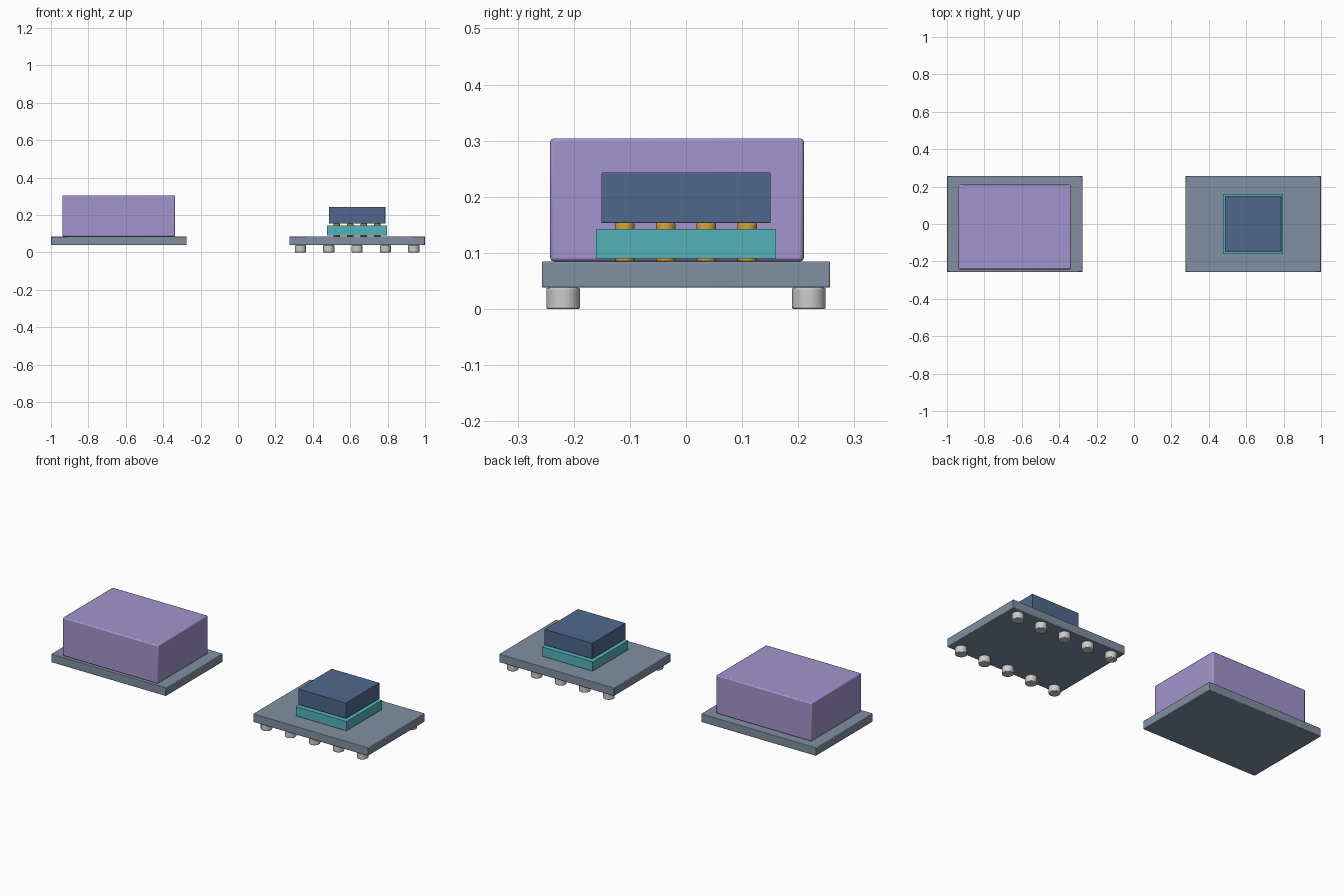
import bpy
from math import radians

if "Cube" in bpy.data.objects:
    bpy.data.objects.remove(bpy.data.objects["Cube"])


def material(name, rgb):
    m = bpy.data.materials.new(name)
    m.diffuse_color = (*rgb, 1)
    m.use_nodes = True
    m.node_tree.nodes["Principled BSDF"].inputs["Base Color"].default_value = m.diffuse_color
    return m


SLATE = material("slate", (0.22, 0.28, 0.36))
PURPLE = material("purple", (0.37, 0.30, 0.62))
TEAL = material("teal", (0.09, 0.45, 0.50))
BLUE = material("blue", (0.08, 0.14, 0.27))
GOLD = material("gold", (0.68, 0.36, 0.04))


def finish(ob, name, mat, bevel):
    ob.name = name
    if mat:
        ob.data.materials.append(mat)
    if bevel:
        b = ob.modifiers.new("rounded_edges", 'BEVEL')
        b.width = bevel
        b.segments = 2
        b.limit_method = 'ANGLE'
        b.angle_limit = radians(40)
    bpy.ops.object.shade_smooth_by_angle(angle=radians(35))
    return ob


def box(name, lo, hi, mat, bevel=0.0):
    bpy.ops.mesh.primitive_cube_add(size=1, location=[(a + b) / 2 for a, b in zip(lo, hi)])
    ob = bpy.context.object
    ob.scale = [b - a for a, b in zip(lo, hi)]
    bpy.ops.object.transform_apply(location=False, rotation=False, scale=True)
    return finish(ob, name, mat, bevel)


def post(name, x, y, z0, z1, r, mat, bevel):
    bpy.ops.mesh.primitive_cylinder_add(vertices=32, radius=r, depth=z1 - z0,
                                        location=(x, y, (z0 + z1) / 2))
    return finish(bpy.context.object, name, mat, bevel)


# Left package: base plate and moulded block
box("left_base_plate", (-1, -0.257, 0.038), (-0.275, 0.257, 0.085), SLATE, 0.003)
box("moulded_block", (-0.938, -0.242, 0.085), (-0.337, 0.21, 0.304), PURPLE, 0.006)

# Right package: base plate, interposer and chip
cx = 0.6365
box("right_base_plate", (0.275, -0.257, 0.038), (1, 0.257, 0.085), SLATE, 0.003)
box("interposer", (cx - 0.16, -0.16, 0.09), (cx + 0.16, 0.16, 0.143), TEAL)
box("chip", (cx - 0.151, -0.151, 0.153), (cx + 0.151, 0.151, 0.243), BLUE, 0.002)

# Gold pillars running through the interposer
for i in range(4):
    for j in range(4):
        post("gold_pillar", cx + (i - 1.5) * 0.0727, (j - 1.5) * 0.0727,
             0.085, 0.153, 0.0175, GOLD, 0.002)

# Two rows of solder feet
for i in range(5):
    for y in (-0.219, 0.219):
        post("solder_foot", cx + (i - 2) * 0.1515, y, 0, 0.038, 0.03, None, 0.003)
